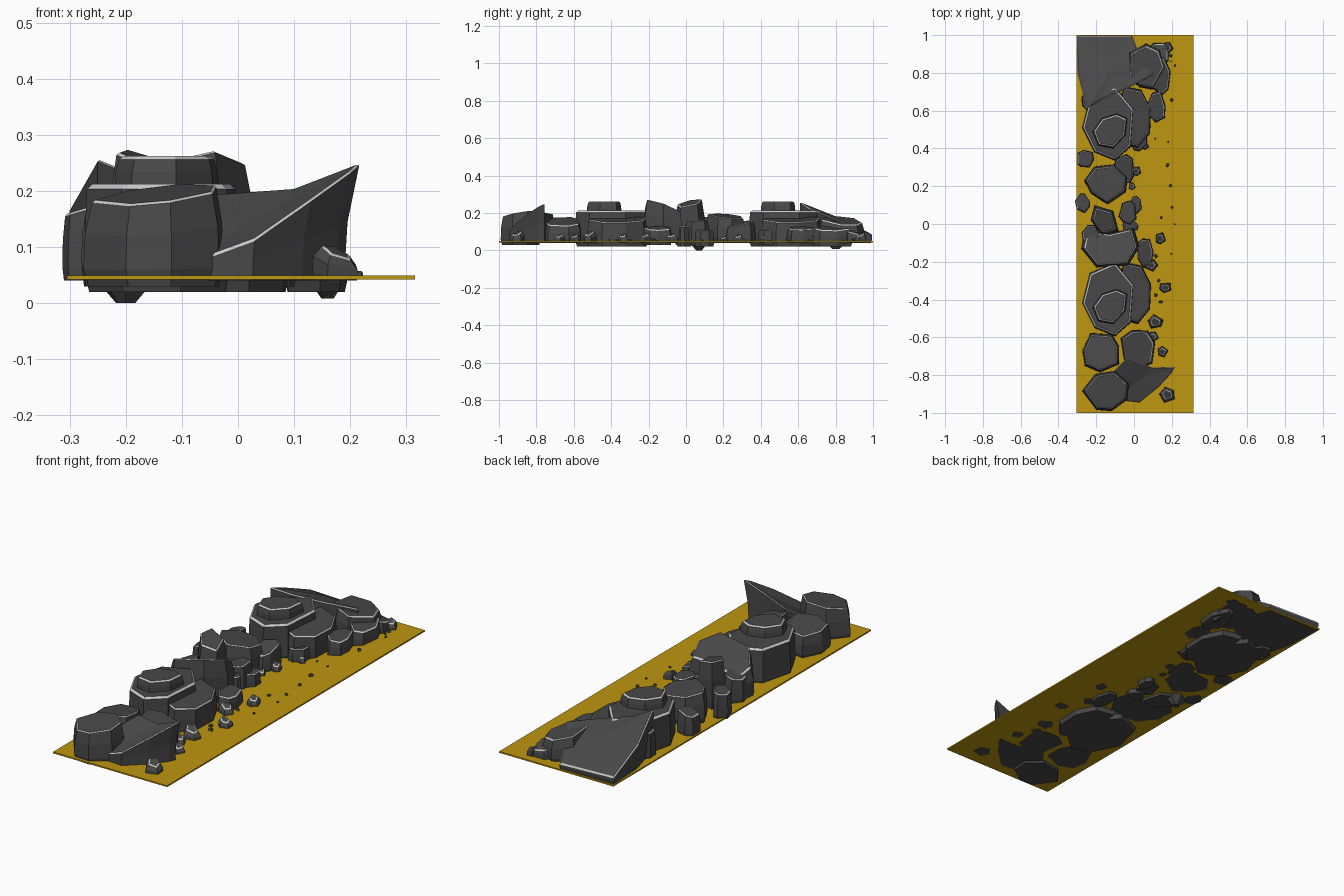
import bpy, bmesh, math, random
from mathutils import Vector

if "Cube" in bpy.data.objects:
    bpy.data.objects.remove(bpy.data.objects["Cube"])

random.seed(4)


def mat(name, c):
    m = bpy.data.materials.new(name)
    m.diffuse_color = (*c, 1)
    m.use_nodes = True
    m.node_tree.nodes["Principled BSDF"].inputs["Base Color"].default_value = m.diffuse_color
    return m


STONE = mat("dark_stone", (0.065, 0.065, 0.065))
EDGE = mat("worn_edge", (0.6, 0.6, 0.6))
GOLD = mat("ochre", (0.52, 0.31, 0.005))


def finish(name, bm, mats):
    bmesh.ops.recalc_face_normals(bm, faces=bm.faces)
    me = bpy.data.meshes.new(name)
    bm.to_mesh(me)
    bm.free()
    ob = bpy.data.objects.new(name, me)
    for m in mats:
        me.materials.append(m)
    bpy.context.collection.objects.link(ob)
    return ob


def loft(name, rings, rim=0.005, peak=None):
    """Skin rings bottom to top, cap both ends, wear the top rim."""
    bm = bmesh.new()
    vr = [[bm.verts.new(p) for p in r] for r in rings]
    n = len(vr[0])
    for a, b in zip(vr, vr[1:]):
        for i in range(n):
            j = (i + 1) % n
            bm.faces.new((a[i], a[j], b[j], b[i]))
    bm.faces.new(vr[0][::-1])
    if peak:
        c = bm.verts.new(peak)
        for i in range(n):
            bm.faces.new((vr[-1][i], vr[-1][(i + 1) % n], c))
    else:
        bm.faces.new(vr[-1])
    bmesh.ops.recalc_face_normals(bm, faces=bm.faces)
    if rim:
        top = set(vr[-1])
        es = [e for e in bm.edges if e.verts[0] in top and e.verts[1] in top]
        bmesh.ops.bevel(bm, geom=es, offset=rim, segments=1, affect='EDGES',
                        profile=0.5, material=1, clamp_overlap=True)
    return finish(name, bm, [STONE, EDGE])


def rock(name, outline, z0, z1, tilt=(0, 0), taper=0.86, rim=0.005):
    """Faceted boulder: foot, belly and a tilted top from one outline."""
    c = sum((Vector(p) for p in outline), Vector((0, 0))) / len(outline)
    rings = []
    for f, s in ((0, 0.93), (0.2, 1), (0.62, 0.98), (1, taper)):
        ring = []
        for p in outline:
            d = (Vector(p) - c) * s
            z = z0 + f * (z1 - z0 + tilt[0] * d.x + tilt[1] * d.y)
            ring.append((c.x + d.x, c.y + d.y, z))
        rings.append(ring)
    return loft(name, rings, rim)


def blob(cx, cy, rx, ry, n=7):
    """Irregular polygon filling a box of half sizes rx, ry."""
    a0 = random.random() * 6
    pts = []
    for i in range(n):
        a = a0 + (i + random.uniform(-.25, .25)) * math.tau / n
        r = random.uniform(0.93, 1.1)
        pts.append((cx + rx * r * math.cos(a), cy + ry * r * math.sin(a)))
    return pts


# ground slab
bm = bmesh.new()
bmesh.ops.create_cube(bm, size=1)
for v in bm.verts:
    v.co = (0.005 + v.co.x * 0.62, v.co.y * 2, 0.0455 + v.co.z * 0.007)
finish("ground_slab", bm, [GOLD])

# two stepped mesas with shoulder rocks
MESA = [(.03, .2), (.13, .08), (.115, -.12), (.03, -.195), (-.08, -.15), (-.145, -.02), (-.105, .14)]
TIER = [(.04, .085), (.095, .06), (.085, -.03), (.02, -.1), (-.06, -.085), (-.09, -.01), (-.04, .06)]
for k, cy in enumerate((0.53, -0.4)):
    rock(f"mesa_body_{k}", [(x - .13, y + cy) for x, y in MESA], .02, .212, taper=.96, rim=.009)
    rock(f"mesa_cap_{k}", [(x - .13, y + cy - .03) for x, y in TIER], .19, .262, taper=.9, rim=.006)
    rock(f"mesa_shoulder_{k}", [(x, y + cy) for x, y in
         ((-.06, .2), (.04, .18), (.09, .08), (.085, -.05), (.02, -.13), (-.08, -.1))], .02, .165, (-.2, 0), .93)

# sloping plate at the back corner
plate = [(-.305, .995, .085), (-.01, .995, .075), (.03, .9, .13), (.1, .79, .175),
         (-.03, .72, .2), (-.17, .66, .225), (-.25, .61, .258), (-.3, .8, .17)]
loft("back_plate", [[(x * .97, y * .97 + .025, .04) for x, y, z in plate],
                    [(x, y, .04 + (z - .04) * .6) for x, y, z in plate], plate],
     .005, (-.11, .83, .17))

# curved horn at the front corner
horn = [(-.12, -.93, .06), (.03, -.945, .115), (.13, -.865, .185), (.2, -.79, .235),
        (.217, -.757, .25), (.1, -.76, .205), (-.04, -.71, .195), (-.13, -.8, .13)]
loft("front_horn", [[(x * .87, y, .04) for x, y, z in horn],
                    [(x * .9, y, .04 + (z - .04) * .5) for x, y, z in horn], horn],
     .004, (.03, -.83, .15))

# boulders: name, centre, half sizes, bottom, top, tilt
BOULDERS = [
    ("front_left_boulder", -.14, -.88, .125, .11, .03, .195, (.1, .15)),
    ("front_left_rear_boulder", -.175, -.68, .105, .11, .04, .165, (.1, -.1)),
    ("front_inner_boulder", .02, -.66, .095, .11, .04, .155, (-.3, 0)),
    ("middle_side_boulder", .06, -.15, .045, .085, .03, .12, (-.3, 0)),
    ("middle_rear_boulder", -.14, .22, .115, .11, .04, .185, (-.1, -.1)),
    ("rear_link_boulder", -.05, .29, .06, .075, .04, .14, (0, .2)),
    ("left_link_boulder", -.26, .345, .05, .05, .04, .15, (.3, 0)),
    ("left_small_boulder", -.27, .11, .04, .055, .04, .17, (.3, 0)),
    ("cluster_boulder_a", -.03, .06, .05, .07, .03, .16, (0, 0)),
    ("cluster_boulder_b", .01, .1, .03, .05, .02, .11, (0, 0)),
    ("cluster_boulder_c", -.02, -.01, .04, .04, .02, .13, (0, 0)),
    ("mesa_foot_boulder", .03, .44, .045, .06, .03, .11, (0, 0)),
    ("right_rear_boulder_a", .06, .83, .1, .12, .04, .16, (-.25, -.1)),
    ("right_rear_boulder_b", .14, .78, .055, .11, .02, .12, (-.3, 0)),
    ("right_rear_boulder_c", .12, .62, .05, .085, .04, .12, (-.2, 0)),
    ("right_rear_boulder_d", .13, .9, .06, .06, .04, .1, (-.2, -.3)),
    ("left_rear_boulder", -.22, .65, .06, .08, .03, .18, (.2, 0)),
    ("left_mid_boulder", -.23, -.06, .05, .06, .04, .17, (.3, 0)),
]
for nm, cx, cy, rx, ry, z0, z1, t in BOULDERS:
    rock(nm, blob(cx, cy, rx, ry), z0, z1, t, .88, .004)

# two peaked central rocks
rock("central_peak_left", [(-.21, .1), (-.11, .07), (-.08, -.04), (-.17, -.06), (-.23, .02)],
     .03, .255, (-.25, .15), .8)
rock("central_peak_right", [(-.26, -.03), (-.13, -.05), (0, -.02), (.03, -.12), (-.03, -.22),
                            (-.2, -.23), (-.28, -.13)], .04, .215, (.25, -.4), .88)


# pointed undersides poking through the slab
def spike(name, x, y, rx, ry, z):
    ring = blob(x, y, rx, ry, 6)
    loft(name, [[(x + (px - x) * .3, y + (py - y) * .3, z) for px, py in ring],
                [(px, py, .046) for px, py in ring]], 0)


spike("underside_tip_middle", -.2, .07, .06, .05, 0)
spike("underside_tip_rear", .16, .8, .035, .07, .008)

# loose stones and crumbs along the open side
STONES = [(.01, .28, .028), (-.01, .2, .02), (.14, -.075, .032), (.165, -.335, .032),
          (.115, -.515, .042), (.15, -.675, .03), (.175, -.905, .042), (.175, .93, .035),
          (.05, .42, .03), (.1, -.6, .03), (.09, -.22, .035)]
for i, (x, y, r) in enumerate(STONES):
    rock(f"loose_stone_{i}", blob(x, y, r, r, 5), .04, .05 + r, (-.4, .3), .6, .003)
for i in range(24):
    x, y = random.uniform(.11, .23), random.uniform(-.97, .97)
    r = random.uniform(.005, .012)
    rock(f"crumb_{i}", blob(x, y, r, r, 4), .046, .05 + r, (0, 0), .6, 0)
